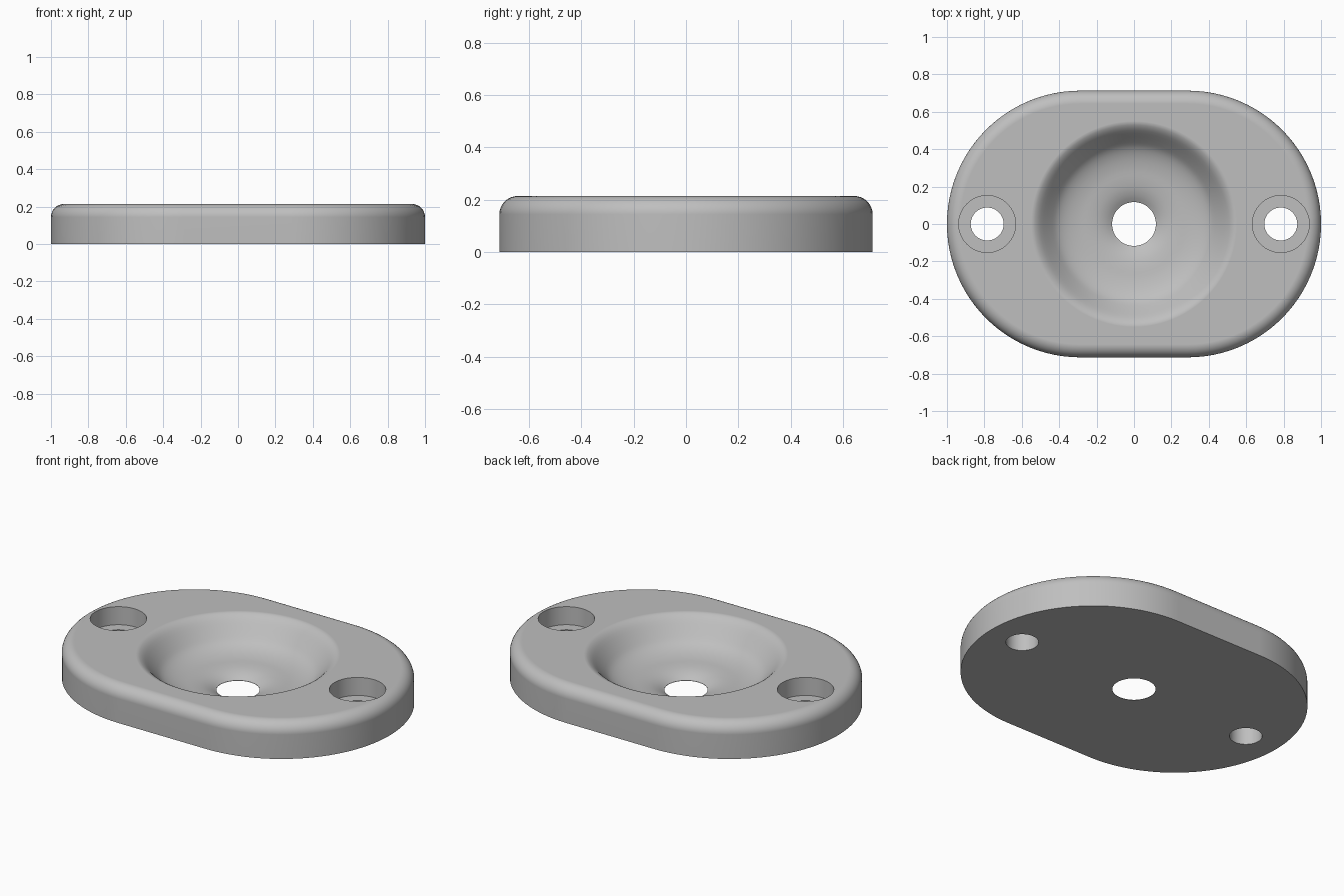
import bpy, bmesh, math
from mathutils import Vector

default = bpy.data.objects.get("Cube")
if default:
    bpy.data.objects.remove(default, do_unlink=True)

HEIGHT, END_R, SHIFT, FILLET = 0.214, 0.713, 0.287, 0.07
BORE_X, BORE_R, RECESS_R, RECESS_Z = 0.785, 0.088, 0.152, 0.107
EYE_R, LIP_R = 0.117, 0.55

grey = bpy.data.materials.new("plain grey")
grey.use_nodes = True
colour = (0.52, 0.52, 0.52, 1)
grey.diffuse_color = colour
grey.node_tree.nodes["Principled BSDF"].inputs["Base Color"].default_value = colour


def stacked_solid(name, rings):
    """Closed solid from matching rings of points, bottom to top."""
    bm = bmesh.new()
    loops = [[bm.verts.new(p) for p in ring] for ring in rings]
    n = len(loops[0])
    bm.faces.new(loops[0][::-1])
    bm.faces.new(loops[-1])
    for low, high in zip(loops, loops[1:]):
        for i in range(n):
            j = (i + 1) % n
            bm.faces.new((low[i], low[j], high[j], high[i]))
    bmesh.ops.recalc_face_normals(bm, faces=bm.faces)
    mesh = bpy.data.meshes.new(name)
    bm.to_mesh(mesh)
    bm.free()
    mesh.materials.append(grey)
    obj = bpy.data.objects.new(name, mesh)
    bpy.context.collection.objects.link(obj)
    return obj


def oval(radius, z, shift=SHIFT, steps=48):
    """Two half circles joined by straight sides."""
    points = []
    for side in (1, -1):
        for i in range(steps + 1):
            a = math.pi * (i / steps - 0.5)
            points.append((side * (shift + radius * math.cos(a)),
                           side * radius * math.sin(a), z))
    return points


def circle(radius, z, x=0, steps=96):
    return [(x + radius * math.cos(math.tau * i / steps),
             radius * math.sin(math.tau * i / steps), z) for i in range(steps)]


def smooth_path(points, steps=3):
    """Catmull-Rom path through the profile points."""
    pts = [Vector(p) for p in points]
    pts = [2 * pts[0] - pts[1]] + pts + [2 * pts[-1] - pts[-2]]
    path = []
    for a, b, c, d in zip(pts, pts[1:], pts[2:], pts[3:]):
        for k in range(steps):
            t = k / steps
            path.append(0.5 * (2 * b + (c - a) * t + (2 * a - 5 * b + 4 * c - d) * t * t
                               + (3 * b - a - 3 * c + d) * t ** 3))
    return path + [pts[-2]]


# Plate with a rounded upper edge
rings = [oval(END_R, 0)]
for i in range(9):
    a = math.pi / 2 * i / 8
    rings.append(oval(END_R - FILLET * (1 - math.cos(a)),
                      HEIGHT - FILLET * (1 - math.sin(a))))
plate = stacked_solid("mounting_plate", rings)

# Dished recess that runs down to the centre hole
dish = smooth_path([(EYE_R, 0.002), (0.15, 0.02), (0.19, 0.034), (0.24, 0.043),
                    (0.30, 0.05), (0.36, 0.065), (0.41, 0.09), (0.45, 0.13),
                    (0.50, 0.187), (0.53, 0.209), (LIP_R, HEIGHT)])
profile = [(EYE_R, -0.1)] + [tuple(p) for p in dish] + [(LIP_R, 0.4)]
cutters = [stacked_solid("dish_cutter", [circle(r, z) for r, z in profile])]

# Stepped screw holes at both ends
for x in (-BORE_X, BORE_X):
    steps = [(BORE_R, -0.1), (BORE_R, RECESS_Z), (RECESS_R, RECESS_Z), (RECESS_R, 0.4)]
    cutters.append(stacked_solid("screw_hole_cutter",
                                 [circle(r, z, x, 64) for r, z in steps]))

bpy.ops.object.select_all(action='DESELECT')
bpy.context.view_layer.objects.active = plate
plate.select_set(True)
for cutter in cutters:
    cut = plate.modifiers.new("cut", 'BOOLEAN')
    cut.operation = 'DIFFERENCE'
    cut.solver = 'EXACT'
    cut.object = cutter
    bpy.ops.object.modifier_apply(modifier=cut.name)
    bpy.data.objects.remove(cutter, do_unlink=True)

# Smooth curves, crisp hole rims and flat faces
bpy.ops.object.shade_smooth_by_angle(angle=math.radians(30))
weighted = plate.modifiers.new("flat faces", 'WEIGHTED_NORMAL')
weighted.keep_sharp = True
